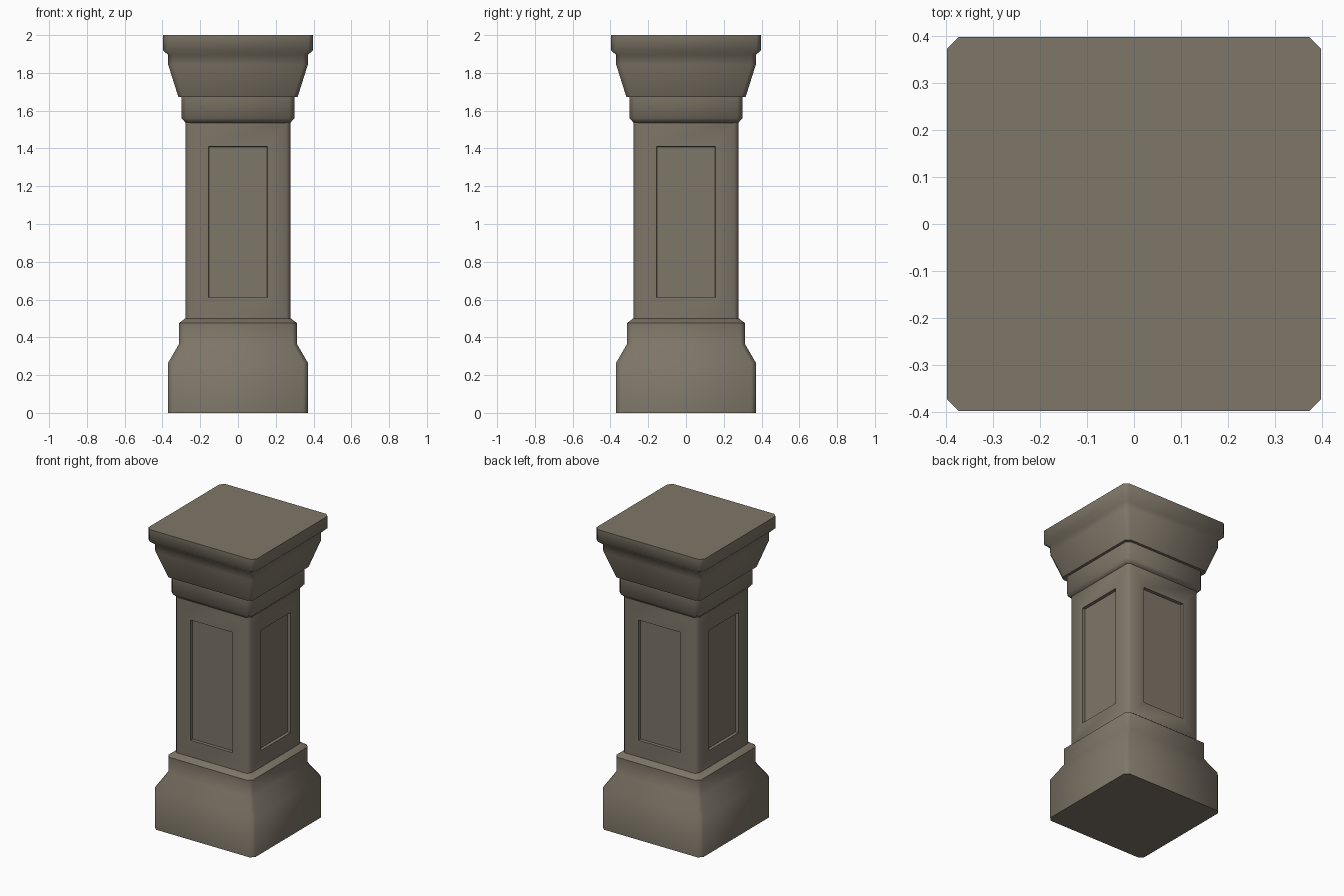
import bpy, bmesh, math
from mathutils import Vector

if "Cube" in bpy.data.objects:
    bpy.data.objects.remove(bpy.data.objects["Cube"])

stone = bpy.data.materials.new("weathered_stone")
stone.diffuse_color = (0.209, 0.181, 0.138, 1)
stone.use_nodes = True
stone.node_tree.nodes["Principled BSDF"].inputs["Base Color"].default_value = stone.diffuse_color


def ring(bm, half, z, cut):
    # square ring with chamfered corners
    pts = []
    for k in range(4):
        a = math.pi / 2 * k
        c, s = round(math.cos(a)), round(math.sin(a))
        for x, y in ((half, half - cut), (half - cut, half)):
            pts.append(bm.verts.new((c * x - s * y, s * x + c * y, z)))
    return pts


def loft(name, profile, cut=0.025, panel=None):
    bm = bmesh.new()
    rings = [ring(bm, h, z, cut) for h, z in profile]
    sides = []
    for a, b in zip(rings, rings[1:]):
        for i in range(8):
            j = (i + 1) % 8
            sides.append(bm.faces.new((a[i], a[j], b[j], b[i])))
    bm.faces.new(rings[0][::-1])
    bm.faces.new(rings[-1])
    if panel:
        recess(bm, [f for f in sides if f.calc_area() > 0.2], *panel)
    bmesh.ops.recalc_face_normals(bm, faces=bm.faces)
    me = bpy.data.meshes.new(name)
    bm.to_mesh(me)
    bm.free()
    me.materials.append(stone)
    ob = bpy.data.objects.new(name, me)
    bpy.context.collection.objects.link(ob)
    bpy.context.view_layer.objects.active = ob
    ob.select_set(True)
    bpy.ops.object.shade_smooth_by_angle(angle=math.radians(50))
    ob.select_set(False)
    return ob


def recess(bm, faces, half, z0, z1, depth):
    # sunken rectangular panel on each broad face
    for f in faces:
        f.normal_update()
        n = f.normal.copy()
        t = Vector((0, 0, 1)).cross(n)
        bmesh.ops.inset_region(bm, faces=[f], thickness=0.1)
        for v in f.verts:
            side = half if v.co.dot(t) > 0 else -half
            z = z1 if v.co.z > (z0 + z1) / 2 else z0
            v.co = n * v.co.dot(n) + t * side + Vector((0, 0, z))
        bmesh.ops.inset_region(bm, faces=[f], thickness=0.002)
        for v in f.verts:
            v.co -= n * depth


# stepped plinth
loft("base", [(0.37, 0), (0.37, 0.265), (0.312, 0.365), (0.312, 0.475), (0.28, 0.5)])
# shaft with four sunken panels
loft("shaft", [(0.277, 0.49), (0.277, 1.545)], 0.02, (0.155, 0.61, 1.41, 0.02))
# collar below the capital
loft("neck", [(0.277, 1.535), (0.298, 1.56), (0.298, 1.68)])
# flared capital and top slab
loft("capital", [(0.316, 1.673), (0.37, 1.845), (0.37, 1.895), (0.397, 1.92), (0.397, 2.0)])
